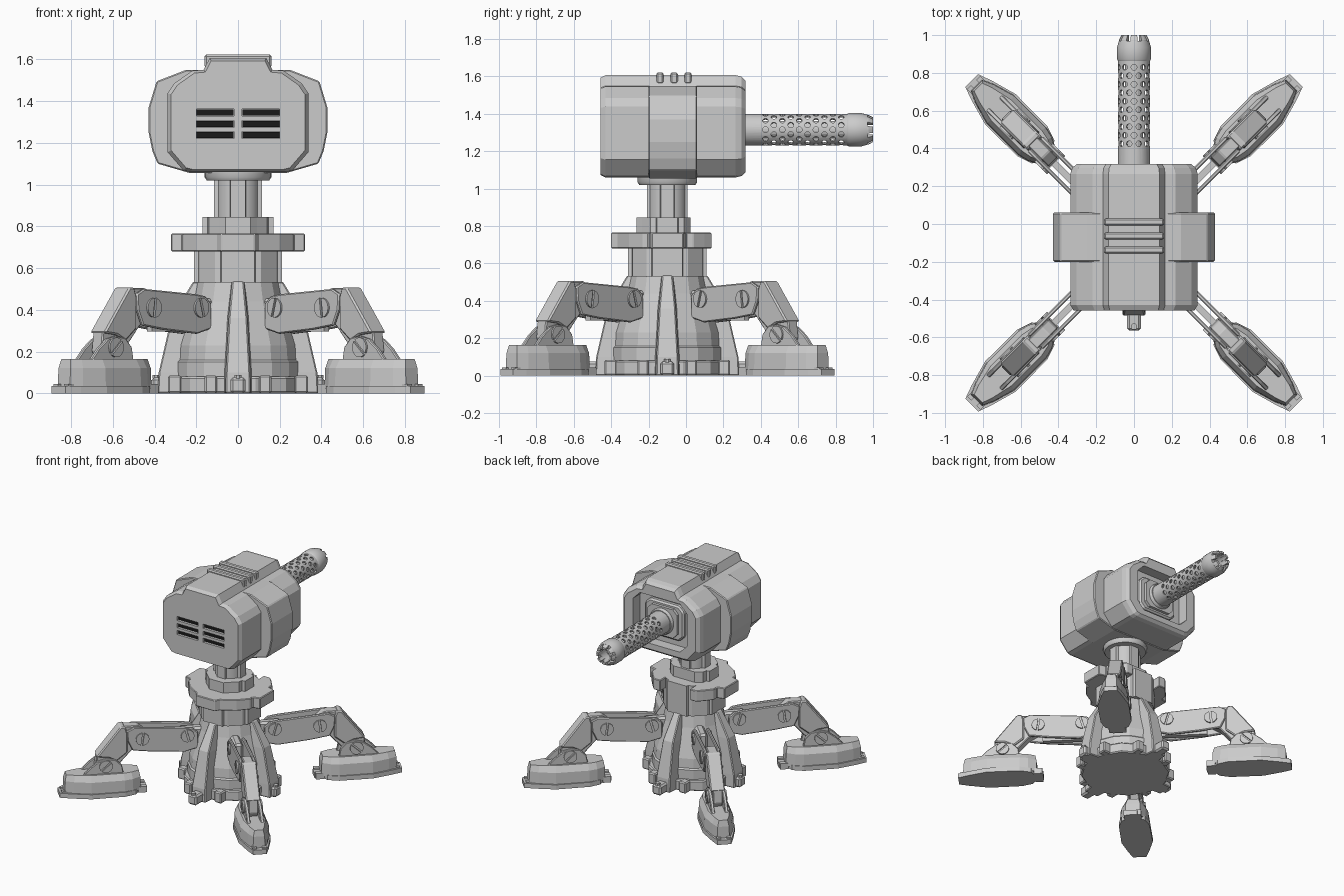
import bpy, bmesh, math
from mathutils import Matrix

if "Cube" in bpy.data.objects:
    bpy.data.objects.remove(bpy.data.objects["Cube"])

CY = -0.1                                   # tower axis sits behind the origin
TOWER = Matrix.Translation((0, CY, 0))


def finish(name, bm, mat=None, smooth=None, bev=0):
    bmesh.ops.recalc_face_normals(bm, faces=bm.faces[:])
    if bev:
        edges = [e for e in bm.edges if len(e.link_faces) == 2 and e.calc_face_angle() > 0.6]
        bmesh.ops.bevel(bm, geom=edges, offset=bev, segments=1, affect='EDGES', clamp_overlap=True)
    me = bpy.data.meshes.new(name)
    bm.to_mesh(me)
    bm.free()
    if mat:
        me.transform(mat)
    ob = bpy.data.objects.new(name, me)
    bpy.context.collection.objects.link(ob)
    if smooth:
        bpy.ops.object.select_all(action='DESELECT')
        ob.select_set(True)
        bpy.context.view_layer.objects.active = ob
        bpy.ops.object.shade_smooth_by_angle(angle=math.radians(smooth))
    return ob


def loft(name, rings, mat=None, smooth=None, bev=0):
    """Skin equal-length rings of 3D points and cap both ends."""
    bm = bmesh.new()
    vs = [[bm.verts.new(p) for p in r] for r in rings]
    n = len(vs[0])
    for a, b in zip(vs, vs[1:]):
        for i in range(n):
            bm.faces.new((a[i], a[(i + 1) % n], b[(i + 1) % n], b[i]))
    bm.faces.new(vs[0])
    bm.faces.new(vs[-1])
    return finish(name, bm, mat, smooth, bev)


def prism(name, pts, y0, y1, mat=None, bev=0):      # xz outline pushed along y
    return loft(name, [[(x, y, z) for x, z in pts] for y in (y0, y1)], mat, bev=bev)


def plan(name, pts, z0, z1, mat=None, bev=0):       # xy outline pushed up z
    return loft(name, [[(x, y, z) for x, y in pts] for z in (z0, z1)], mat, bev=bev)


def box(name, x0, x1, y0, y1, z0, z1, mat=None, bev=0):
    return prism(name, [(x0, z0), (x1, z0), (x1, z1), (x0, z1)], y0, y1, mat, bev)


def lathe(name, prof, n, mat=None, smooth=40):
    """Revolve a closed (radius, height) outline about z."""
    bm = bmesh.new()
    vs = [[bm.verts.new((r * math.cos(t), r * math.sin(t), h)) for r, h in prof]
          for t in (2 * math.pi * i / n for i in range(n))]
    m = len(prof)
    for i in range(n):
        a, b = vs[i], vs[(i + 1) % n]
        for j in range(m):
            k = (j + 1) % m
            bm.faces.new((a[j], a[k], b[k], b[j]))
    return finish(name, bm, mat, smooth)


def mirror(half):                       # half outline (x>=0) to full outline
    return half + [(-x, z) for x, z in reversed(half)]


def quad(q):                            # first-quadrant outline to full outline
    return mirror([(x, -y) for x, y in reversed(q)] + q)


def ngon(r, n):
    return [(r * math.cos(2 * math.pi * (i + .5) / n), r * math.sin(2 * math.pi * (i + .5) / n)) for i in range(n)]


def cut(ob, cutter):
    m = ob.modifiers.new("cut", 'BOOLEAN')
    m.object, m.operation, m.solver = cutter, 'DIFFERENCE', 'EXACT'
    bpy.context.view_layer.objects.active = ob
    bpy.ops.object.modifier_apply(modifier=m.name)
    bpy.data.objects.remove(cutter)


# --- pedestal: base plate, faceted cone, drum, C-shaped ring, collar, column
plan("base_plate", ngon(0.325, 12), 0, 0.08, TOWER, bev=0.008)
loft("pedestal_cone", [[(x, y, z) for x, y in ngon(r, 16)] for r, z in
     ((0.295, 0.07), (0.295, 0.15), (0.285, 0.16), (0.28, 0.23), (0.215, 0.44), (0.195, 0.535))], TOWER)
plan("drum", quad([(.21, .08), (.19, .085), (.185, .11), (.11, .185), (.085, .19), (.08, .21)]), 0.53, 0.765, TOWER)
plan("turntable_ring", mirror([(.08, -.30), (.1, -.265), (.2, -.205), (.265, -.13), (.265, -.1), (.32, -.085), (.32, .085),
     (.265, .1), (.265, .14), (.215, .2), (.18, .236), (.125, .236), (.125, .14)]), 0.68, 0.765, TOWER, bev=0.005)
plan("collar", mirror([(.06, -.165), (.09, -.135), (.14, -.09), (.145, -.06), (.17, -.055), (.17, .055), (.145, .06),
     (.14, .09), (.09, .125)]), 0.76, 0.845, TOWER)
lathe("column", [(0.001, 0.83), (0.102, 0.83), (0.102, 1.03), (0.001, 1.03)], 24, TOWER)
plan("column_rails", quad([(.115, .035), (.085, .04), (.04, .085), (.035, .108)]), 0.84, 1.02, TOWER)
lathe("neck_flange", [(0.001, 1.02), (0.15, 1.02), (0.16, 1.035), (0.16, 1.07), (0.001, 1.07)], 24, TOWER)

# --- four tapered buttresses with bolted feet
for k in range(4):
    M = TOWER @ Matrix.Rotation(k * math.pi / 2, 4, 'Z')
    end = .465 if k % 2 else .415
    loft("buttress", [[(a, -w, z), (r, -w * .8, z), (r, w * .8, z), (a, w, z)] for a, r, w, z in
         ((.2, .385, .075, 0.0), (.2, .38, .072, .1), (.18, .32, .055, .36), (.15, .215, .035, .535))], M, bev=0.006)
    box("buttress_foot", 0.3, end, -0.037, 0.037, 0, 0.075, M, bev=0.012)
    plan("foot_bolt", ngon(0.018, 8), 0.07, 0.088, M @ Matrix.Translation((end - .022, 0, 0)))
    for s in (-1, 1):
        box("base_tab", 0.27, 0.335, s * .13 - .03, s * .13 + .03, 0, 0.085, M, bev=0.008)

# --- legs, profiles drawn in (radius, height)
UPPER = [(.235, .31), (.235, .43), (.275, .465), (.34, .475), (.69, .5), (.74, .475), (.735, .4), (.7, .325), (.56, .305), (.33, .285)]
LOWER = [(.60, .38), (.61, .46), (.66, .505), (.78, .505), (.95, .29), (.96, .2), (.92, .15), (.84, .15), (.79, .22), (.7, .32)]
SHIN = [(.735, .46), (.75, .507), (.785, .507), (.955, .29), (.87, .28), (.81, .25), (.735, .31)]
BRACKET = [(.76, .14), (.775, .22), (.82, .265), (.88, .275), (.94, .26), (1.0, .215), (1.06, .15)]
BODY = [(.64, .055), (.70, .09), (.76, .105), (1.0, .105), (1.12, .07), (1.18, .042)]
SOLE = [(.595, .035), (.66, .05), (.68, .085), (.76, .112), (1.0, .114), (1.14, .075), (1.215, .048)]


def bolt(x, z, y, M, tilt):             # slotted bolt head as two half discs
    g, r = 0.006, 0.047
    a0 = math.asin(g / r)
    for h in (0, math.pi):
        angs = [tilt + h + a0 + (math.pi - 2 * a0) * i / 10 for i in range(11)]
        prism("pivot_bolt", [(x + r * math.cos(a), z + r * math.sin(a)) for a in angs], y * 0.9, y + math.copysign(.01, y), M)


for k in range(4):
    M = TOWER @ Matrix.Rotation(math.pi / 4 + k * math.pi / 2, 4, 'Z')
    box("leg_mount", 0.17, 0.36, -0.032, 0.032, 0.34, 0.455, M, bev=0.015)
    box("leg_strut", 0.2, 0.6, -0.018, 0.018, 0.295, 0.35, M)
    prism("leg_lower", LOWER, -0.035, 0.035, M, bev=0.006)
    prism("leg_shin", SHIN, -0.052, 0.052, M, bev=0.008)
    for s in (-1, 1):
        prism("leg_upper_plate", UPPER, s * .036, s * .058, M, bev=0.006)
        prism("ankle_bracket", BRACKET, s * .036, s * .06, M, bev=0.005)
        for x, z, y, t in ((.31, .41, .058, 1.3), (.63, .41, .058, 1.7), (.89, .22, .06, 2.4)):
            bolt(x, z, s * y, M, t)
        box("sole_lug", .6, .66, s * .045 - .018, s * .045 + .018, 0, 0.045, M)
        box("sole_lug", 1.13, 1.2, s * .035 - .015, s * .035 + .015, 0, 0.045, M)
    b = BODY + [(x, -y) for x, y in reversed(BODY)]
    loft("foot_body", [[(.9 + (x - .9) * sx, y * sy, z) for x, y in b] for z, sx, sy in
         ((.02, 1, 1), (.12, .985, .96), (.165, .95, .72))], M)
    plan("foot_sole", SOLE + [(x, -y) for x, y in reversed(SOLE)], 0, 0.035, M)

# --- head: housing with hump, stepped by a wide side band
PROFILE = mirror([(.23, 1.06), (.262, 1.068), (.337, 1.155), (.337, 1.438), (.305, 1.485), (.22, 1.545), (.165, 1.55), (.135, 1.607)])
head = loft("head_housing", [[(x * s, y, 1.32 + (z - 1.32) * s) for x, z in PROFILE] for y, s in
            ((-.457, .95), (-.43, 1), (.265, 1), (.297, .97), (.317, .9))])
prism("side_band", mirror([(.23, 1.055), (.385, 1.10), (.41, 1.16), (.428, 1.25), (.428, 1.37), (.39, 1.495), (.25, 1.549)]), -.2, .06, bev=0.006)
for y in (-.138, -.063, .01):
    box("top_rib", -.16, .16, y - .019, y + .019, 1.56, 1.622, bev=0.008)


def octagon(w, h, c):                   # chamfered rectangle about the barrel axis
    return mirror([(w - c, 1.315 - h), (w, 1.315 - h + c), (w, 1.315 + h - c), (w - c, 1.315 + h)])


# front recess with stepped barrel mount
cut(head, prism("recess_cutter", octagon(.23, .185, .06), .235, .4))
prism("mount_plate", octagon(.165, .135, .04), .2, .268, bev=0.012)
prism("mount_block", octagon(.125, .11, .035), .25, .29)

# rear vent slots
dark = bpy.data.materials.new("dark")
dark.diffuse_color = (0.01, 0.01, 0.01, 1)
dark.use_nodes = True
dark.node_tree.nodes["Principled BSDF"].inputs["Base Color"].default_value = dark.diffuse_color
for x in (-.11, .11):
    for z in (1.237, 1.29, 1.345):
        cut(head, box("vent_cutter", x - .09, x + .09, -.5, -.425, z - .016, z + .016))
        box("vent_inlay", x - .088, x + .088, -.44, -.415, z - .015, z + .015).data.materials.append(dark)

# --- barrel: perforated jacket over a slim core, muzzle and crown teeth
AXIS = Matrix.Translation((0, 0, 1.315)) @ Matrix.Rotation(-math.pi / 2, 4, 'X')
barrel = lathe("barrel_jacket", [(.072, .28), (.084, .28), (.084, .88), (.072, .88)], 36, AXIS)
bm = bmesh.new()
for i in range(10):
    for j in range(10):
        R = Matrix.Rotation((j + i % 2 / 2) * math.pi / 5, 4, 'Z')
        bmesh.ops.create_cone(bm, cap_ends=True, segments=10, radius1=.0155, radius2=.0155, depth=.04,
                              matrix=R @ Matrix.Translation((.078, 0, .425 + i * .045)) @ Matrix.Rotation(math.pi / 2, 4, 'Y'))
cut(barrel, finish("hole_cutter", bm, AXIS))
plan("barrel_core", ngon(.048, 20), .28, .9, AXIS)
lathe("muzzle", [(.055, .862), (.084, .862), (.09, .872), (.09, .935), (.08, .97), (.055, .97)], 36, AXIS)
for k in range(8):
    angs = [k * math.pi / 4 + d for d in (-.25, 0, .25)]
    loft("crown_tooth", [[(r * math.cos(a), r * math.sin(a), h) for r, aa in ((ro, angs), (.05, angs[::-1])) for a in aa]
         for h, ro in ((.94, .084), (.975, .079), (1.0, .066))], AXIS)
lathe("barrel_base", [(.05, .27), (.098, .27), (.098, .30), (.09, .312), (.05, .312)], 36, AXIS)
